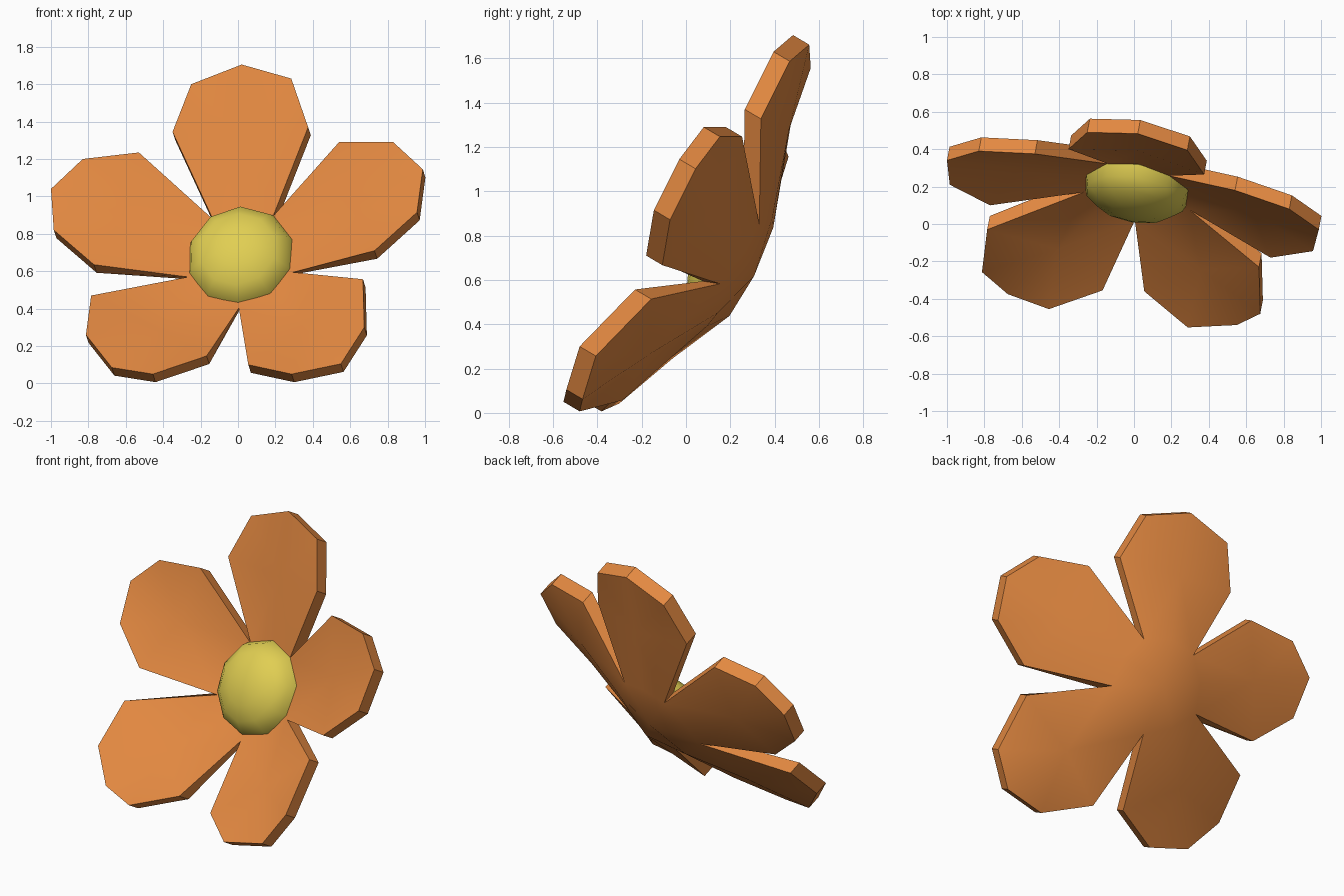
import bpy, bmesh, math
from mathutils import Vector, Matrix

if "Cube" in bpy.data.objects:
    bpy.data.objects.remove(bpy.data.objects["Cube"])

THICK = 0.086


def flower_frame(centre, facing, up):
    # local z = facing direction, local y = top petal direction
    n = Vector(facing).normalized()
    u = Vector(up)
    u = (u - n * u.dot(n)).normalized()
    return Matrix.Translation(centre) @ Matrix((u.cross(n), u, n)).transposed().to_4x4()


frame = flower_frame((0.018, 0.19, 0.687), (-0.164, -0.85, 0.502), (0.043, 0.492, 0.870))
n = frame.to_3x3() @ Vector((0, 0, 1))


def material(name, rgb):
    m = bpy.data.materials.new(name)
    m.diffuse_color = (*rgb, 1)
    m.use_nodes = True
    m.node_tree.nodes["Principled BSDF"].inputs["Base Color"].default_value = m.diffuse_color
    return m


def polar(r, degrees, h):
    a = math.radians(degrees)
    return frame @ Vector((r * math.sin(a), r * math.cos(a), h))


def add_object(name, bm, mat):
    bmesh.ops.recalc_face_normals(bm, faces=bm.faces[:])
    me = bpy.data.meshes.new(name)
    bm.to_mesh(me)
    bm.free()
    me.materials.append(mat)
    ob = bpy.data.objects.new(name, me)
    bpy.context.collection.objects.link(ob)
    bpy.ops.object.select_all(action='DESELECT')
    ob.select_set(True)
    bpy.context.view_layer.objects.active = ob
    bpy.ops.object.shade_smooth_by_angle(angle=math.radians(35))


# Petals: outer rim of each petal, clockwise from the top, with height of its base
petals = [
    (0.01, [(-.35, .40, 1.345), (-.25, .49, 1.60), (.02, .483, 1.705), (.285, .395, 1.63), (.375, .265, 1.37)]),
    (0.0, [(.54, .18, 1.29), (.83, .08, 1.29), (.988, -.03, 1.145), (.957, -.145, .915), (.73, -.18, .71)]),
    (-0.02, [(.668, -.23, .557), (.675, -.48, .30), (.55, -.54, .105), (.287, -.553, .05), (.055, -.36, .10)]),
    (-0.02, [(-.168, -.355, .147), (-.455, -.455, .05), (-.675, -.375, .085), (-.813, -.257, .26), (-.785, -.03, .47)]),
    (0.01, [(-.77, .10, .635), (-.985, .21, .82), (-1.0, .34, 1.04), (-.83, .39, 1.20), (-.53, .375, 1.235)]),
]
# small shift of each notch between petals
shift = [(.01, -.02, -.01), (-.015, -.025, -.01), (0, -.02, -.025), (0, -.02, -.025), (0, -.02, -.025)]
bm = bmesh.new()
centre = bm.verts.new(polar(0, 0, -0.052))
notch = [bm.verts.new(polar(0.3, 72 * i - 36, 0) + Vector(shift[i])) for i in range(5)]
lower = [w.co.copy() for w in notch[2:]]
for i, (base_h, rim) in enumerate(petals):
    left, right = notch[i], notch[(i + 1) % 5]
    base_co = polar(0.27, 72 * i, base_h)
    base = bm.verts.new(base_co)
    mid = bm.verts.new(base_co.lerp(Vector(rim[2]), 0.5) + n * 0.01)
    loop = [left] + [bm.verts.new(p) for p in rim] + [right]
    bm.faces.new((centre, left, base))
    bm.faces.new((centre, base, right))
    bm.faces.new((base, left, mid))
    bm.faces.new((base, mid, right))
    for p, q in zip(loop, loop[1:]):
        bm.faces.new((p, q, mid))
# thicken the sheet backwards; the lower notches go almost straight back
bmesh.ops.recalc_face_normals(bm, faces=bm.faces[:])
ext = bmesh.ops.extrude_face_region(bm, geom=bm.faces[:], use_keep_orig=True)
for e in ext['geom']:
    if isinstance(e, bmesh.types.BMVert):
        if any((e.co - c).length < 1e-4 for c in lower):
            e.co += Vector((0.003, 0.075, -0.012))
        else:
            e.co -= n * THICK
add_object("petals", bm, material("orange", (0.77, 0.25, 0.053)))

# Flower centre: flattened ten-sided dome with a shallow underside
bm = bmesh.new()
bmesh.ops.create_uvsphere(bm, u_segments=10, v_segments=8, radius=1)
for w in bm.verts:
    w.co = (w.co.x * 0.295, w.co.y * 0.295, w.co.z * (0.17 if w.co.z > 0 else 0.06))
bm.transform(flower_frame((0.016, 0.2, 0.67), (-0.164, -0.9, 0.40), (0.043, 0.492, 0.870)))
add_object("flower_centre", bm, material("yellow", (0.75, 0.62, 0.085)))
